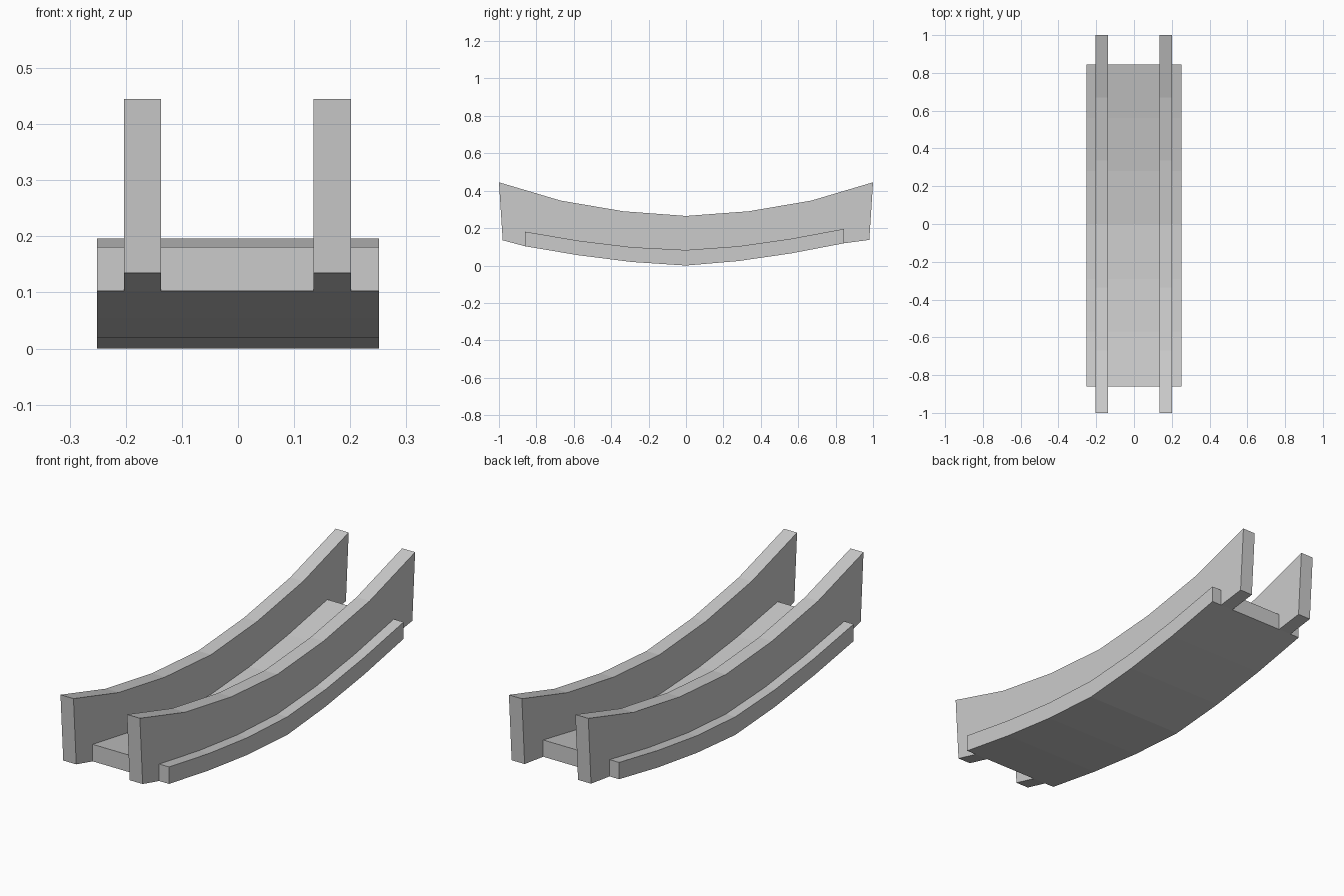
import bpy
import bmesh

cube = bpy.data.objects.get("Cube")
if cube:
    bpy.data.objects.remove(cube, do_unlink=True)

grey = bpy.data.materials.new("light_grey")
grey.use_nodes = True
colour = (0.6, 0.6, 0.6, 1)
grey.diffuse_color = colour
grey.node_tree.nodes["Principled BSDF"].inputs["Base Color"].default_value = colour


def extrude_profile(name, profile, x0, x1):
    """Extrude a closed (y, z) side profile from x0 to x1."""
    bm = bmesh.new()
    face = bm.faces.new([bm.verts.new((x0, y, z)) for y, z in profile])
    moved = bmesh.ops.extrude_face_region(bm, geom=[face])["geom"]
    verts = [v for v in moved if isinstance(v, bmesh.types.BMVert)]
    bmesh.ops.translate(bm, verts=verts, vec=(x1 - x0, 0, 0))
    bmesh.ops.recalc_face_normals(bm, faces=bm.faces)
    mesh = bpy.data.meshes.new(name)
    bm.to_mesh(mesh)
    bm.free()
    mesh.materials.append(grey)
    obj = bpy.data.objects.new(name, mesh)
    bpy.context.collection.objects.link(obj)
    return obj


# Curved deck: sagging underside and a parallel upper surface
underside = [(-0.86, 0.103), (-0.575, 0.055), (-0.29, 0.019), (0, 0),
             (0.28, 0.024), (0.563, 0.065), (0.845, 0.119)]
upper = [(-0.86, 0.181), (-0.57, 0.132), (-0.29, 0.098), (0, 0.083),
         (0.28, 0.103), (0.56, 0.143), (0.845, 0.196)]
extrude_profile("deck", underside + upper[::-1], -0.251, 0.251)

# Tall side rails, set into the deck and overhanging both ends
half_top = [(1, 0.445), (0.67, 0.347), (0.335, 0.29)]
rail_top = half_top + [(0, 0.265)] + [(-y, z) for y, z in half_top[::-1]]
sunk = [(y, z + 0.004) for y, z in underside[1:-1]]
rail_bottom = [(-0.98, 0.135), underside[0]] + sunk + [underside[-1], (0.98, 0.137)]
for name, x in (("right_rail", -0.17), ("left_rail", 0.168)):
    extrude_profile(name, rail_bottom + rail_top, x - 0.033, x + 0.033)
